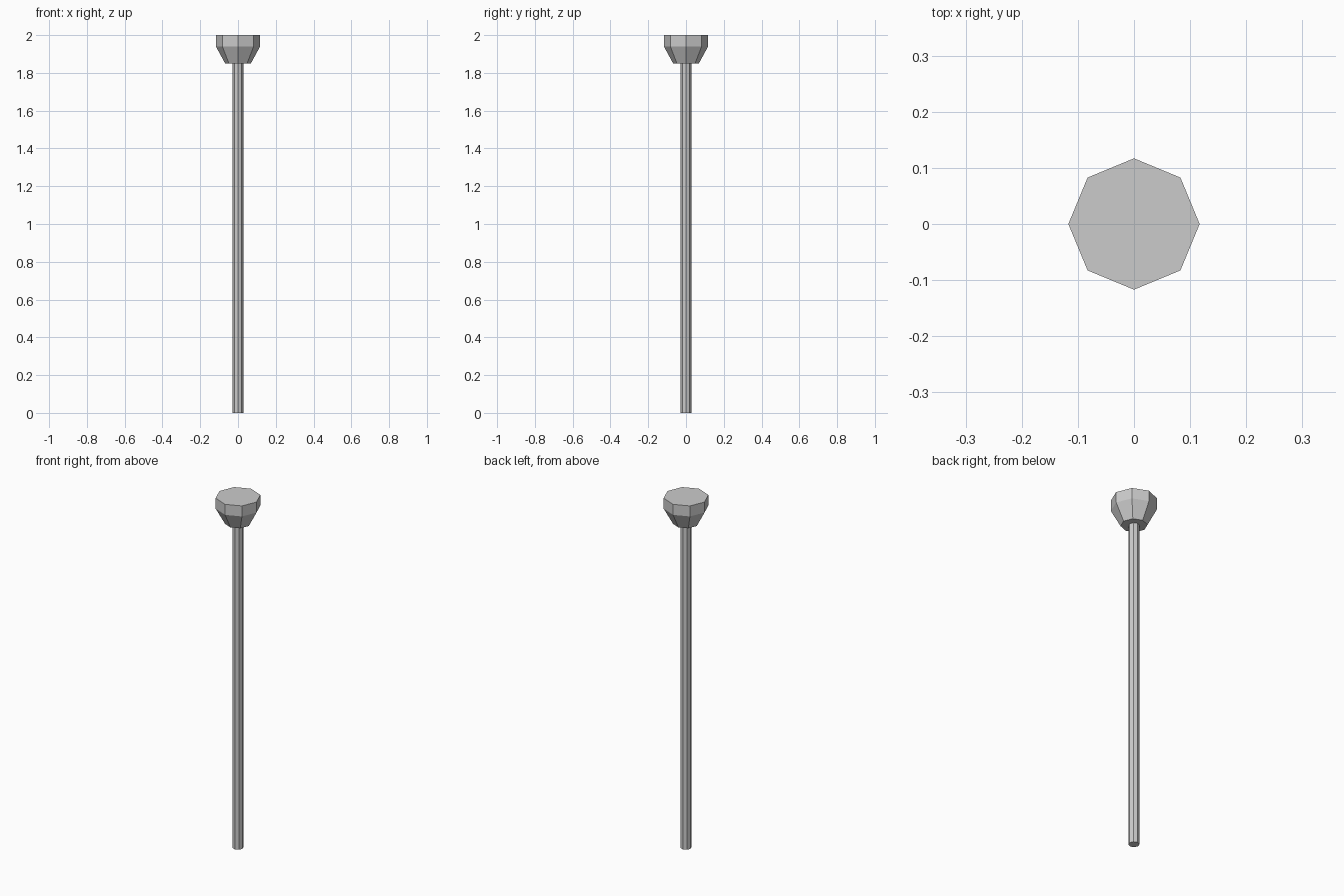
import bpy, bmesh
from math import cos, sin, pi

if "Cube" in bpy.data.objects:
    bpy.data.objects.remove(bpy.data.objects["Cube"])

SIDES = 8


def lathe(name, profile):
    """Closed, flat-shaded octagonal solid from (radius, z) rings, bottom to top."""
    bm = bmesh.new()
    rings = [[bm.verts.new((r * cos(2 * pi * i / SIDES), r * sin(2 * pi * i / SIDES), z))
              for i in range(SIDES)] for r, z in profile]
    for low, high in zip(rings, rings[1:]):
        for i in range(SIDES):
            j = (i + 1) % SIDES
            bm.faces.new((low[i], low[j], high[j], high[i]))
    bm.faces.new(rings[0][::-1])
    bm.faces.new(rings[-1])
    mesh = bpy.data.meshes.new(name)
    bm.to_mesh(mesh)
    bm.free()
    obj = bpy.data.objects.new(name, mesh)
    bpy.context.collection.objects.link(obj)
    return obj


# Long thin shaft
lathe("shaft", [(0.028, 0.0), (0.028, 1.85)])

# Flared head with a straight upper band and flat top
lathe("head", [(0.068, 1.85), (0.117, 1.94), (0.117, 2.0)])
